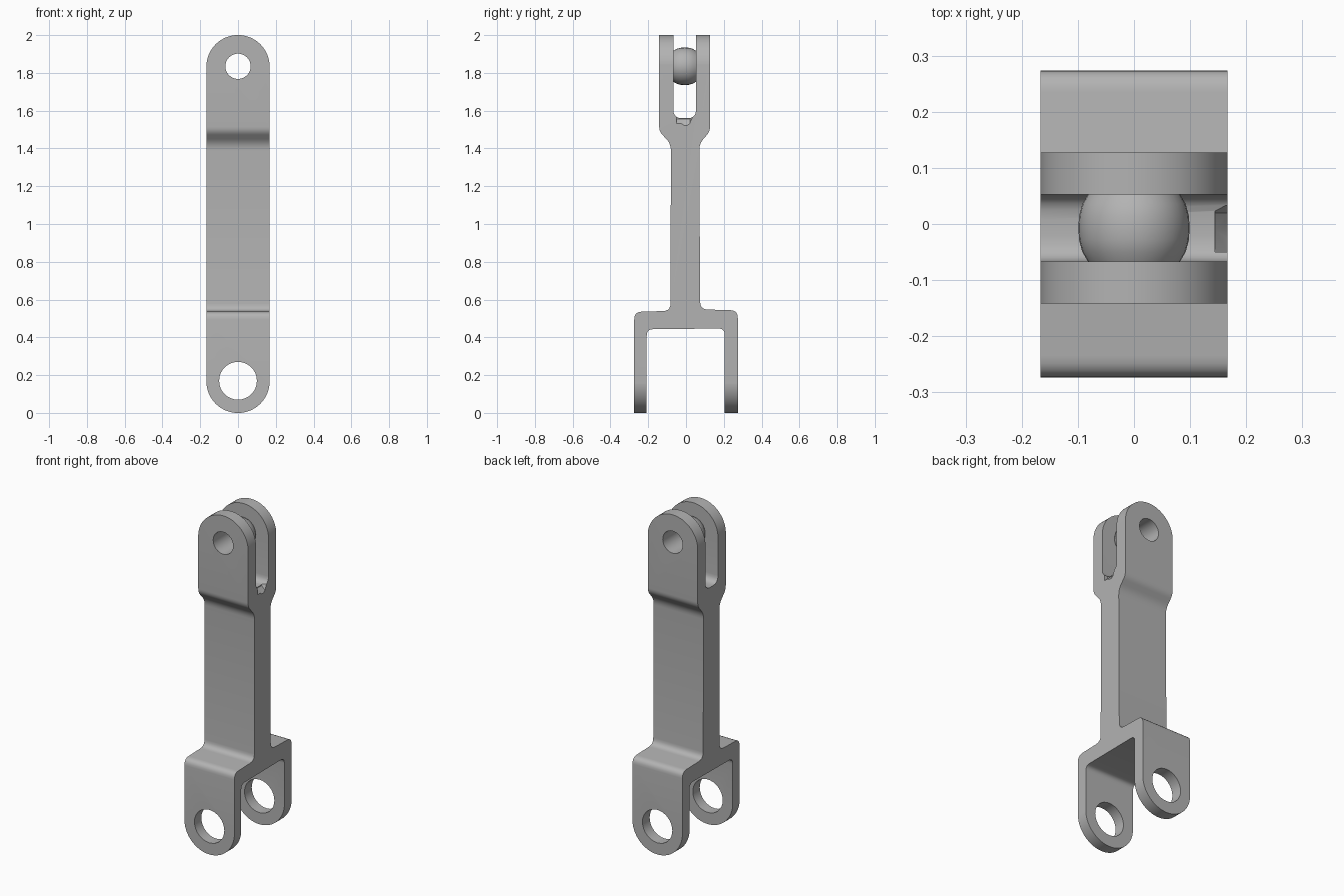
import bpy
import bmesh
import math
from mathutils import Vector

cube = bpy.data.objects.get("Cube")
if cube:
    bpy.data.objects.remove(cube)

HALF = 0.167             # half width of the link, and radius of its ends
PIN_LOW, PIN_HIGH = 0.17, 1.835

steel = bpy.data.materials.new("grey steel")
steel.use_nodes = True
grey = (0.45, 0.45, 0.45, 1)
steel.diffuse_color = grey
steel.node_tree.nodes["Principled BSDF"].inputs["Base Color"].default_value = grey


def prism(name, points, depth):
    """Closed solid: a flat outline of 3D points swept along depth."""
    bm = bmesh.new()
    face = bm.faces.new([bm.verts.new(p) for p in points])
    swept = bmesh.ops.extrude_face_region(bm, geom=[face])["geom"]
    moved = [g for g in swept if isinstance(g, bmesh.types.BMVert)]
    bmesh.ops.translate(bm, verts=moved, vec=depth)
    bmesh.ops.recalc_face_normals(bm, faces=bm.faces)
    mesh = bpy.data.meshes.new(name)
    bm.to_mesh(mesh)
    bm.free()
    obj = bpy.data.objects.new(name, mesh)
    bpy.context.collection.objects.link(obj)
    mesh.materials.append(steel)
    return obj


def arc(cx, cz, r, start, end, steps):
    angles = [math.radians(start + (end - start) * i / steps) for i in range(steps + 1)]
    return [(cx + r * math.cos(a), cz + r * math.sin(a)) for a in angles]


def rounded(points):
    """Side outline from (y, z, fillet) corners."""
    out = []
    for i, (y, z, cut) in enumerate(points):
        p = Vector((y, z))
        if cut == 0:
            out.append(p)
            continue
        a = p + (Vector(points[i - 1][:2]) - p).normalized() * cut
        b = p + (Vector(points[(i + 1) % len(points)][:2]) - p).normalized() * cut
        for k in range(6):
            t = k / 5
            out.append(a * (1 - t) ** 2 + p * (2 * t * (1 - t)) + b * t * t)
    return out


def front_prism(name, outline):
    return prism(name, [(x, -0.5, z) for x, z in outline], (0, 1, 0))


def smooth(obj):
    bpy.ops.object.select_all(action='DESELECT')
    obj.select_set(True)
    bpy.context.view_layer.objects.active = obj
    bpy.ops.object.shade_smooth_by_angle(angle=math.radians(35))


def cut(obj, tool, operation='DIFFERENCE'):
    """Apply a boolean and remove the tool."""
    mod = obj.modifiers.new("cut", 'BOOLEAN')
    mod.object, mod.operation, mod.solver = tool, operation, 'EXACT'
    bpy.context.view_layer.update()
    graph = bpy.context.evaluated_depsgraph_get()
    mesh = bpy.data.meshes.new_from_object(obj.evaluated_get(graph))
    obj.modifiers.clear()
    obj.data = mesh
    bpy.data.objects.remove(tool)


# Link body: shank, lower wide fork and upper narrow fork
side = rounded([
    (-0.274, -0.1, 0), (-0.208, -0.1, 0), (-0.208, 0.443, 0.034),
    (0.205, 0.447, 0.034), (0.205, -0.1, 0), (0.274, -0.1, 0),
    (0.274, 0.543, 0.04), (0.075, 0.548, 0.04), (0.07, 1.425, 0.035),
    (0.127, 1.49, 0.025), (0.127, 2.1, 0), (0.053, 2.1, 0),
    (0.053, 1.56, 0.045), (-0.067, 1.56, 0.045), (-0.067, 2.1, 0),
    (-0.142, 2.1, 0), (-0.142, 1.49, 0.025), (-0.08, 1.425, 0.035),
    (-0.082, 0.54, 0.04), (-0.274, 0.535, 0.04)])
link = prism("forked_link", [(-HALF, y, z) for y, z in side], (2 * HALF, 0, 0))

# Round both ends of the fork arms
stadium = (arc(0, 2 - HALF, HALF + 0.0005, 0, 180, 32)
           + arc(0, HALF, HALF + 0.0005, 180, 360, 32))
cut(link, front_prism("end_rounding", stadium), 'INTERSECT')

# Pin holes through both forks
cut(link, front_prism("lower_hole", arc(0, PIN_LOW, 0.1, 0, 348.75, 31)))
cut(link, front_prism("upper_hole", arc(0, PIN_HIGH, 0.067, 0, 348.75, 31)))

# Small bevelled notch in the slot floor on the left edge
notch = [(0.2, -0.05, 1.6), (0.2, -0.05, 1.5), (0.2, -0.01, 1.475),
         (0.2, 0.02, 1.5), (0.2, 0.04, 1.6)]
tool = prism("notch", notch, (-0.056, 0, 0))
for v in tool.data.vertices:
    if v.co.x < 0.19:
        v.co.z = max(v.co.z, 1.555)
cut(link, tool)
smooth(link)

# Barrel-shaped bushing between the upper arms
ring_profile = [(0.067, -0.067), (0.082, -0.067), (0.092, -0.05), (0.098, -0.028),
                (0.099, -0.007), (0.098, 0.014), (0.092, 0.036), (0.082, 0.053),
                (0.067, 0.053)]
bm = bmesh.new()
verts = [bm.verts.new((r, y, 0)) for r, y in ring_profile]
edges = [bm.edges.new((verts[i - 1], verts[i])) for i in range(len(verts))]
bmesh.ops.spin(bm, geom=verts + edges, cent=(0, 0, 0), axis=(0, 1, 0),
               angle=2 * math.pi, steps=32, use_merge=True)
bmesh.ops.remove_doubles(bm, verts=bm.verts, dist=0.0001)
bmesh.ops.recalc_face_normals(bm, faces=bm.faces)
mesh = bpy.data.meshes.new("bushing")
bm.to_mesh(mesh)
bm.free()
mesh.materials.append(steel)
bushing = bpy.data.objects.new("bushing", mesh)
bushing.location.z = PIN_HIGH
bpy.context.collection.objects.link(bushing)
smooth(bushing)
